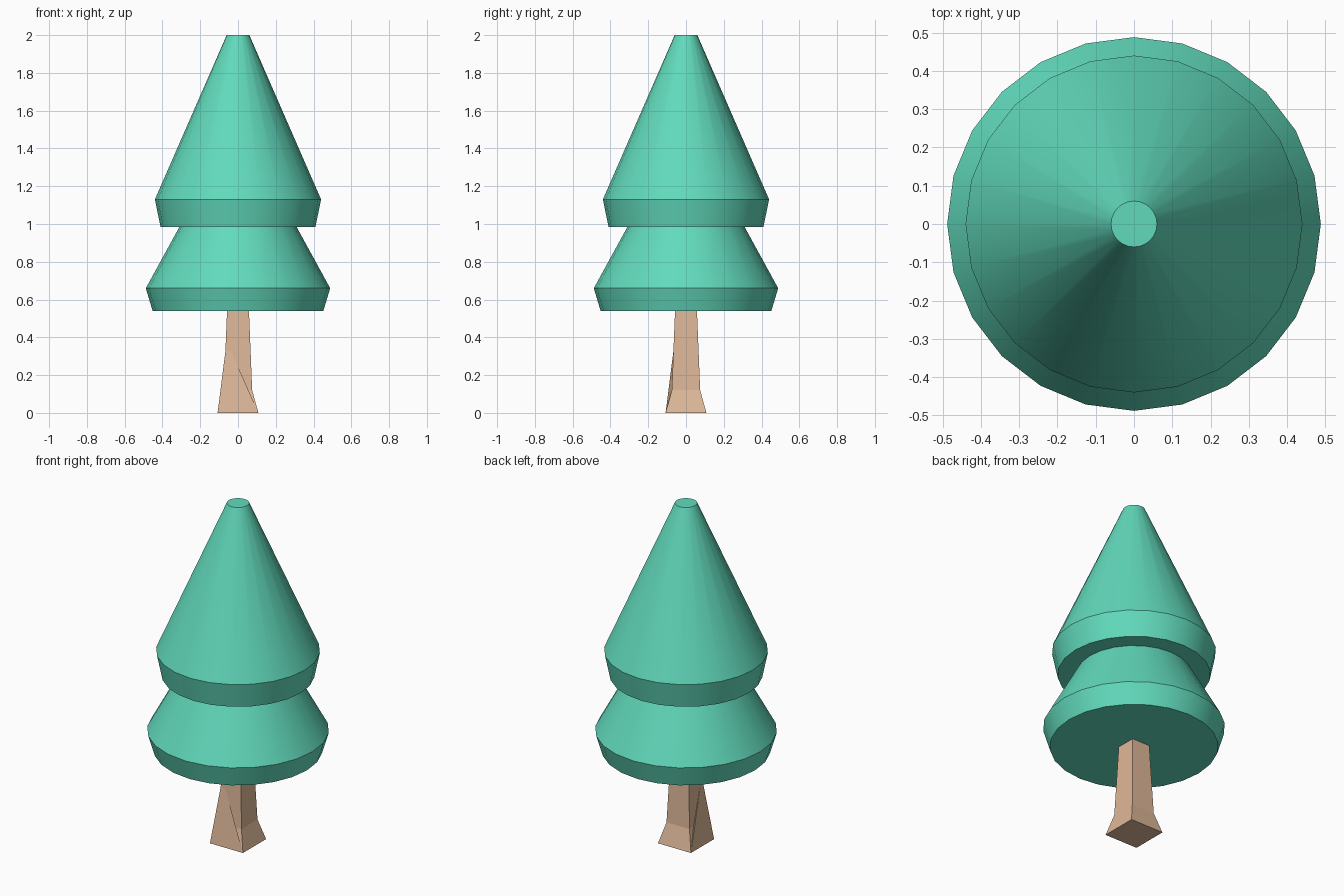
import bpy
from math import sin, cos, pi, radians

if "Cube" in bpy.data.objects:
    bpy.data.objects.remove(bpy.data.objects["Cube"])


def material(name, rgb):
    m = bpy.data.materials.new(name)
    m.diffuse_color = (*rgb, 1)
    m.use_nodes = True
    m.node_tree.nodes["Principled BSDF"].inputs["Base Color"].default_value = m.diffuse_color
    return m


green = material("foliage_green", (0.12, 0.70, 0.50))
brown = material("bark_brown", (0.73, 0.48, 0.32))


def make(name, verts, faces, mat, smooth=False):
    me = bpy.data.meshes.new(name)
    me.from_pydata(verts, [], faces)
    me.materials.append(mat)
    if smooth:
        me.polygons.foreach_set("use_smooth", [True] * len(me.polygons))
        me.set_sharp_from_angle(angle=radians(25))
    ob = bpy.data.objects.new(name, me)
    bpy.context.collection.objects.link(ob)
    return ob


def stack(name, profile, sides, turn, mat, smooth=False):
    """Closed solid from (radius, z) rings, listed bottom to top."""
    verts = [(r * cos(turn + 2 * pi * i / sides), r * sin(turn + 2 * pi * i / sides), z)
             for r, z in profile for i in range(sides)]
    faces = []
    for k in range(len(profile) - 1):
        a = k * sides
        for i in range(sides):
            j = (i + 1) % sides
            faces.append((a + i, a + j, a + sides + j, a + sides + i))
    faces.append(tuple(reversed(range(sides))))
    faces.append(tuple(range(len(verts) - sides, len(verts))))
    return make(name, verts, faces, mat, smooth)


# Two tiers of foliage
stack("upper_foliage", [(0.41, 0.985), (0.44, 1.13), (0.06, 2.0)], 24, 0, green, True)
stack("lower_foliage", [(0.452, 0.54), (0.488, 0.66), (0.31, 0.985)], 24, 0, green, True)

# Square trunk flaring at the foot
d = 2 ** 0.5
stack("trunk", [(0.108 * d, 0), (0.075 * d, 0.12), (0.058 * d, 0.54)], 4, pi / 4, brown)

# Root wedge leaning up the front left corner
b = 0.108
make("root_wedge", [(b, -b, 0), (-b, -b, 0), (-b, b, 0), (-0.06, -0.06, 0.38)],
     [(0, 1, 2), (1, 0, 3), (2, 1, 3), (0, 2, 3)], brown)
